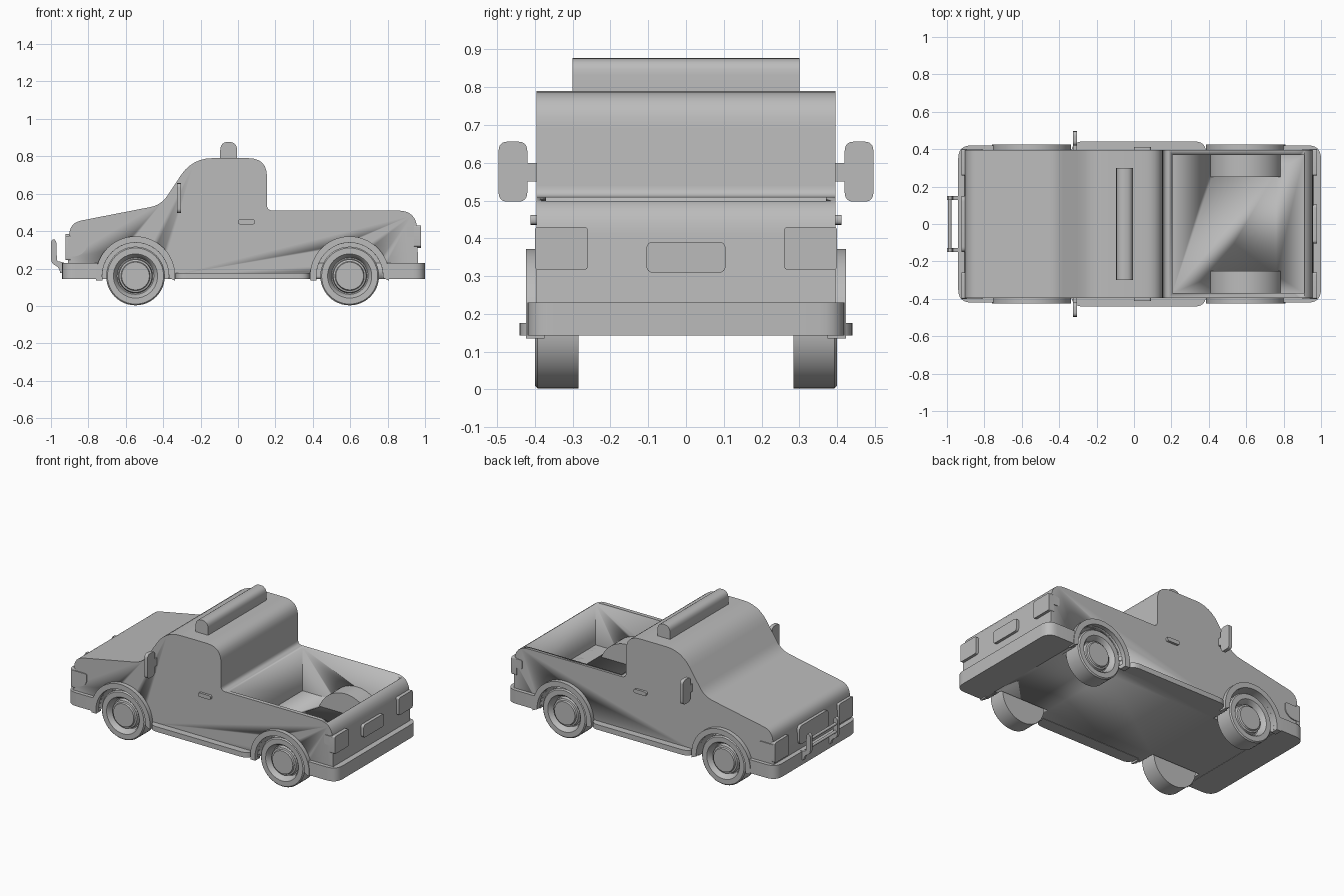
import bpy, bmesh
from math import pi, cos, sin, radians
from mathutils import Vector

cube = bpy.data.objects.get("Cube")
if cube:
    bpy.data.objects.remove(cube, do_unlink=True)

grey = bpy.data.materials.new("plain_grey")
grey.use_nodes = True
grey.diffuse_color = (0.5, 0.5, 0.5, 1)
grey.node_tree.nodes["Principled BSDF"].inputs["Base Color"].default_value = (0.5, 0.5, 0.5, 1)

WHEEL_X = {"front": -0.548, "rear": 0.597}
WHEEL_Z = 0.16
SIDES = {"right": -1, "left": 1}
W = 0.396


def finish(name, bm):
    bmesh.ops.recalc_face_normals(bm, faces=bm.faces)
    mesh = bpy.data.meshes.new(name)
    bm.to_mesh(mesh)
    bm.free()
    mesh.materials.append(grey)
    ob = bpy.data.objects.new(name, mesh)
    bpy.context.collection.objects.link(ob)
    activate(ob)
    bpy.ops.object.shade_smooth_by_angle(angle=radians(32))
    return ob


def activate(ob):
    bpy.ops.object.select_all(action="DESELECT")
    ob.select_set(True)
    bpy.context.view_layer.objects.active = ob


def fillet(corners, steps=6):
    """Round each (u, v, radius) corner of an outline."""
    out = []
    for i, (u, v, r) in enumerate(corners):
        p = Vector((u, v))
        if not r:
            out.append(p)
            continue
        a = Vector(corners[i - 1][:2]) - p
        b = Vector(corners[(i + 1) % len(corners)][:2]) - p
        a.normalize()
        b.normalize()
        for k in range(steps + 1):
            t = k / steps
            out.append(p + a * r * (1 - t) ** 2 + b * r * t ** 2)
    return out


def rect(u0, u1, v0, v1, r=0.0):
    return fillet([(u0, v0, r), (u1, v0, r), (u1, v1, r), (u0, v1, r)])


def arc(cx, cz, r, start=0.0, end=2 * pi, n=40):
    return [Vector((cx + r * cos(start + (end - start) * k / n),
                    cz + r * sin(start + (end - start) * k / n))) for k in range(n)]


def prism(name, outline, axis, lo, hi):
    """Extrude a flat outline along one axis."""
    place = {"x": lambda p, d: (d, p[0], p[1]),
             "y": lambda p, d: (p[0], d, p[1]),
             "z": lambda p, d: (p[0], p[1], d)}[axis]
    bm = bmesh.new()
    rings = [[bm.verts.new(place(p, d)) for p in outline] for d in (lo, hi)]
    bm.faces.new(rings[0])
    bm.faces.new(rings[1])
    n = len(outline)
    for i in range(n):
        j = (i + 1) % n
        bm.faces.new((rings[0][i], rings[0][j], rings[1][j], rings[1][i]))
    return finish(name, bm)


def side_prism(name, outline, s, inner, outer):
    return prism(name, outline, "y", *sorted((s * inner, s * outer)))


def cut(ob, cutter):
    mod = ob.modifiers.new("cut", "BOOLEAN")
    mod.operation = "DIFFERENCE"
    mod.solver = "EXACT"
    mod.object = cutter
    activate(ob)
    bpy.ops.object.modifier_apply(modifier=mod.name)
    bpy.data.objects.remove(cutter, do_unlink=True)


def lathe(name, profile, x, s, n=48):
    """Spin (radius, distance from centre line) points around an axle."""
    bm = bmesh.new()
    rings = [[bm.verts.new((x + r * cos(2 * pi * k / n), s * y, WHEEL_Z + r * sin(2 * pi * k / n)))
              for k in range(n)] for r, y in profile]
    for a, b in zip(rings, rings[1:]):
        for k in range(n):
            j = (k + 1) % n
            bm.faces.new((a[k], a[j], b[j], b[k]))
    bm.faces.new(rings[0])
    bm.faces.new(rings[-1])
    return finish(name, bm)


# Cab, bonnet and load bed as one side profile
body = prism("body", fillet([
    (-0.91, 0.145, 0), (-0.91, 0.30, 0.04), (-0.897, 0.445, 0.06), (-0.41, 0.54, 0.06),
    (-0.245, 0.79, 0.11), (0.155, 0.79, 0.10), (0.155, 0.51, 0.03),
    (0.955, 0.51, 0.10), (0.965, 0.145, 0)]), "y", -W, W)
cut(body, prism("bed_cutter", rect(0.205, 0.91, -0.37, 0.37), "z", 0.23, 0.7))

# Wheels, wells, flares and bed humps
for end, x in WHEEL_X.items():
    for side, s in SIDES.items():
        tag = f"{end}_{side}"
        cut(body, side_prism("well_cutter", arc(x, WHEEL_Z, 0.178), s, 0.275, 0.5))
        flare = arc(x, WHEEL_Z, 0.212, -0.12, pi + 0.12) + [Vector((x - 0.21, 0.135))]
        inner = arc(x, WHEEL_Z, 0.178, pi + 0.14, -0.14)
        side_prism(f"wheel_flare_{tag}", flare + inner, s, 0.375, 0.424)
        lathe(f"wheel_{tag}", [(0.157, 0.285), (0.157, 0.393), (0.150, 0.40), (0.118, 0.40),
                               (0.110, 0.392), (0.098, 0.355), (0.092, 0.355), (0.088, 0.382),
                               (0.078, 0.385), (0.074, 0.395)], x, s)
        if end == "rear":
            hump = side_prism(f"bed_hump_{side}", arc(x, WHEEL_Z, 0.2, 0.2, pi - 0.2), s, 0.25, 0.38)
            cut(hump, side_prism("hump_cutter", arc(x, WHEEL_Z, 0.178), s, 0.2749, 0.5))

# Wrap-around bumpers with rounded outer corners
prism("rear_bumper", fillet([(0.80, -0.42, 0), (1.0, -0.42, 0.07), (1.0, 0.42, 0.07), (0.80, 0.42, 0)]),
      "z", 0.143, 0.23)
prism("front_bumper", fillet([(-0.75, -0.42, 0), (-0.75, 0.42, 0), (-0.94, 0.42, 0.07), (-0.94, -0.42, 0.07)]),
      "z", 0.143, 0.23)

# Parts repeated on both sides
for side, s in SIDES.items():
    prism(f"side_step_{side}", fillet([
        (-0.335, s * 0.36, 0), (0.385, s * 0.36, 0), (0.385, s * 0.441, 0.06),
        (-0.335, s * 0.441, 0.06)]), "z", 0.143, 0.176)
    side_prism(f"door_handle_{side}", rect(0, 0.09, 0.436, 0.462, 0.012), s, 0.39, 0.411)
    prism(f"mirror_{side}", rect(*sorted((s * 0.42, s * 0.496)), 0.497, 0.656, 0.025), "x", -0.327, -0.304)
    side_prism(f"mirror_arm_{side}", rect(-0.325, -0.306, 0.55, 0.60), s, 0.38, 0.43)
    lamp = sorted((s * 0.26, s * 0.4))
    prism(f"tail_lamp_{side}", rect(*lamp, 0.317, 0.43, 0.01), "x", 0.94, 0.978)
    side_prism(f"tail_lamp_wrap_{side}", rect(0.90, 0.965, 0.365, 0.425, 0.015), s, 0.38, 0.4)
    prism(f"headlamp_{side}", rect(*lamp, 0.245, 0.375, 0.01), "x", -0.922, -0.895)
    side_prism(f"headlamp_wrap_{side}", fillet([
        (-0.91, 0.265, 0), (-0.85, 0.265, 0.03), (-0.81, 0.30, 0.02), (-0.81, 0.36, 0.012),
        (-0.91, 0.36, 0)]), s, 0.38, 0.402)
    side_prism(f"bull_bar_post_{side}", fillet([
        (-0.93, 0.175, 0), (-0.93, 0.232, 0), (-0.968, 0.24, 0.01), (-0.972, 0.355, 0.02),
        (-1.0, 0.355, 0.02), (-1.0, 0.225, 0.03), (-0.96, 0.21, 0.02), (-0.95, 0.175, 0)]), s, 0.128, 0.15)

# Centre details
for i, z in enumerate((0.265, 0.315)):
    prism(f"bull_bar_rail_{i + 1}", arc(-0.985, z, 0.009, n=12), "y", -0.14, 0.14)
prism("number_plate", rect(-0.105, 0.105, 0.309, 0.391, 0.02), "x", 0.94, 0.978)
prism("grille_panel", rect(-0.15, 0.15, 0.265, 0.385, 0.03), "x", -0.922, -0.89)
prism("roof_light_bar", fillet([(-0.095, 0.78, 0), (-0.005, 0.78, 0), (-0.005, 0.877, 0.045),
                                (-0.095, 0.877, 0.045)]), "y", -0.3, 0.3)
